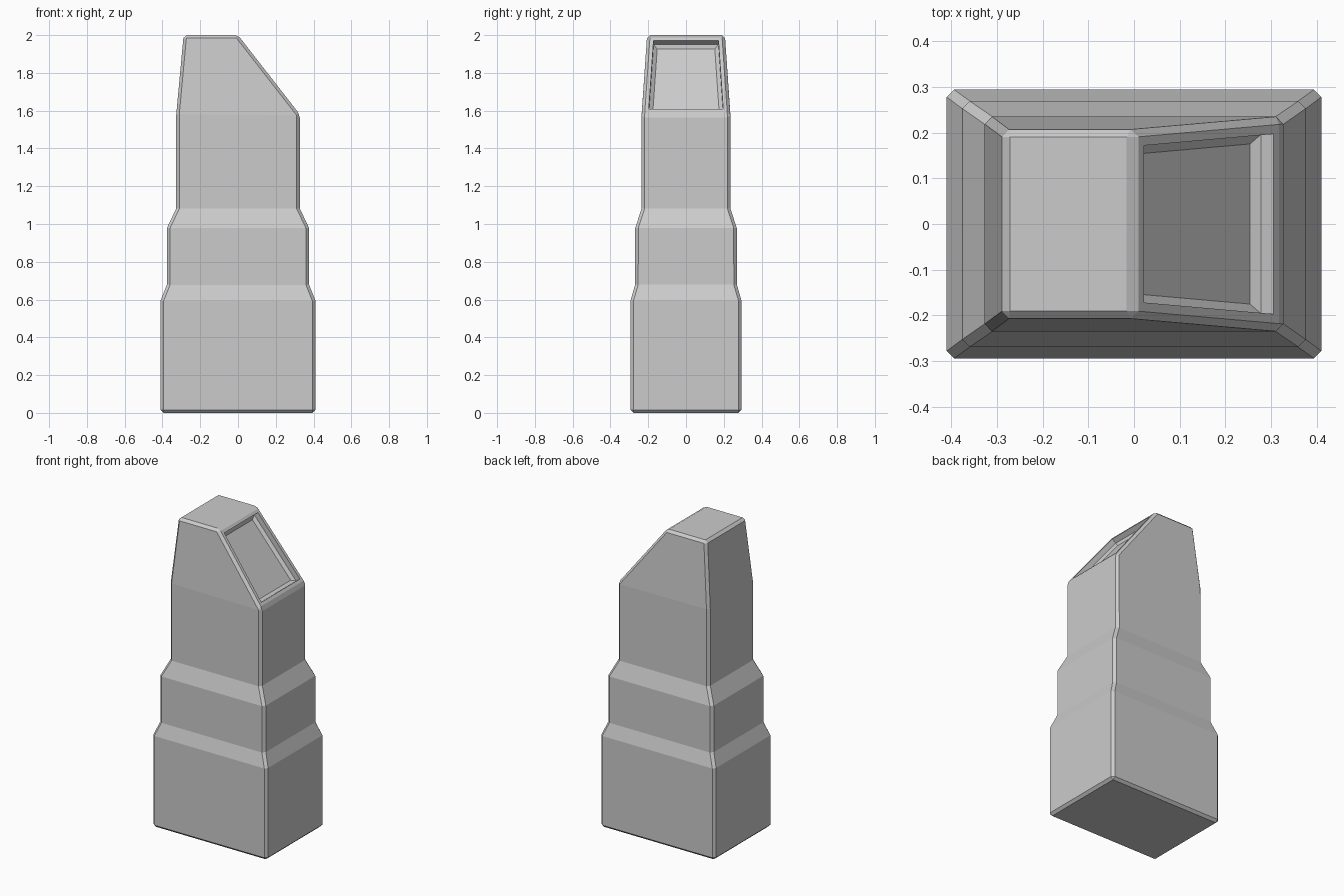
import bpy, bmesh, math
from mathutils import Vector

if "Cube" in bpy.data.objects:
    bpy.data.objects.remove(bpy.data.objects["Cube"])

bm = bmesh.new()

# Stepped casing: stacked rectangular rings (x_min, x_max, half depth, z)
rings = [(-.41, .41, .294, 0), (-.41, .41, .294, .595),
         (-.376, .376, .269, .68), (-.376, .376, .269, .98),
         (-.327, .327, .235, 1.083), (-.327, .327, .235, 1.58),
         (-.288, 0, .206, 2)]
loops = [[bm.verts.new(c) for c in ((a, -d, z), (b, -d, z), (b, d, z), (a, d, z))]
         for a, b, d, z in rings]
bm.faces.new(loops[0][::-1])
bm.faces.new(loops[-1])
for lo, hi in zip(loops, loops[1:]):
    for i in range(4):
        j = (i + 1) % 4
        bm.faces.new((lo[i], lo[j], hi[j], hi[i]))
bm.normal_update()

# Chamfer the sharp edges, leaving the shallow step lines alone
sharp = [e for e in bm.edges if e.calc_face_angle() > math.radians(32)]
bmesh.ops.bevel(bm, geom=sharp, offset=.016, offset_type='OFFSET',
                segments=1, profile=.5, affect='EDGES')
bm.normal_update()

# Recessed panel in the sloping face: rim, straight wall, chamfered floor
n = Vector((.42, 0, .327)).normalized()
panel = max(bm.faces, key=lambda f: (f.normal.dot(n) > .99) * f.calc_area())
for inset, depth in ((.02, 0), (.0005, -.033), (.02, -.015)):
    bmesh.ops.inset_region(bm, faces=[panel], thickness=inset, depth=depth,
                           use_even_offset=True)
    bm.normal_update()

mesh = bpy.data.meshes.new("casing")
bm.to_mesh(mesh)
bm.free()
bpy.context.collection.objects.link(bpy.data.objects.new("casing", mesh))
